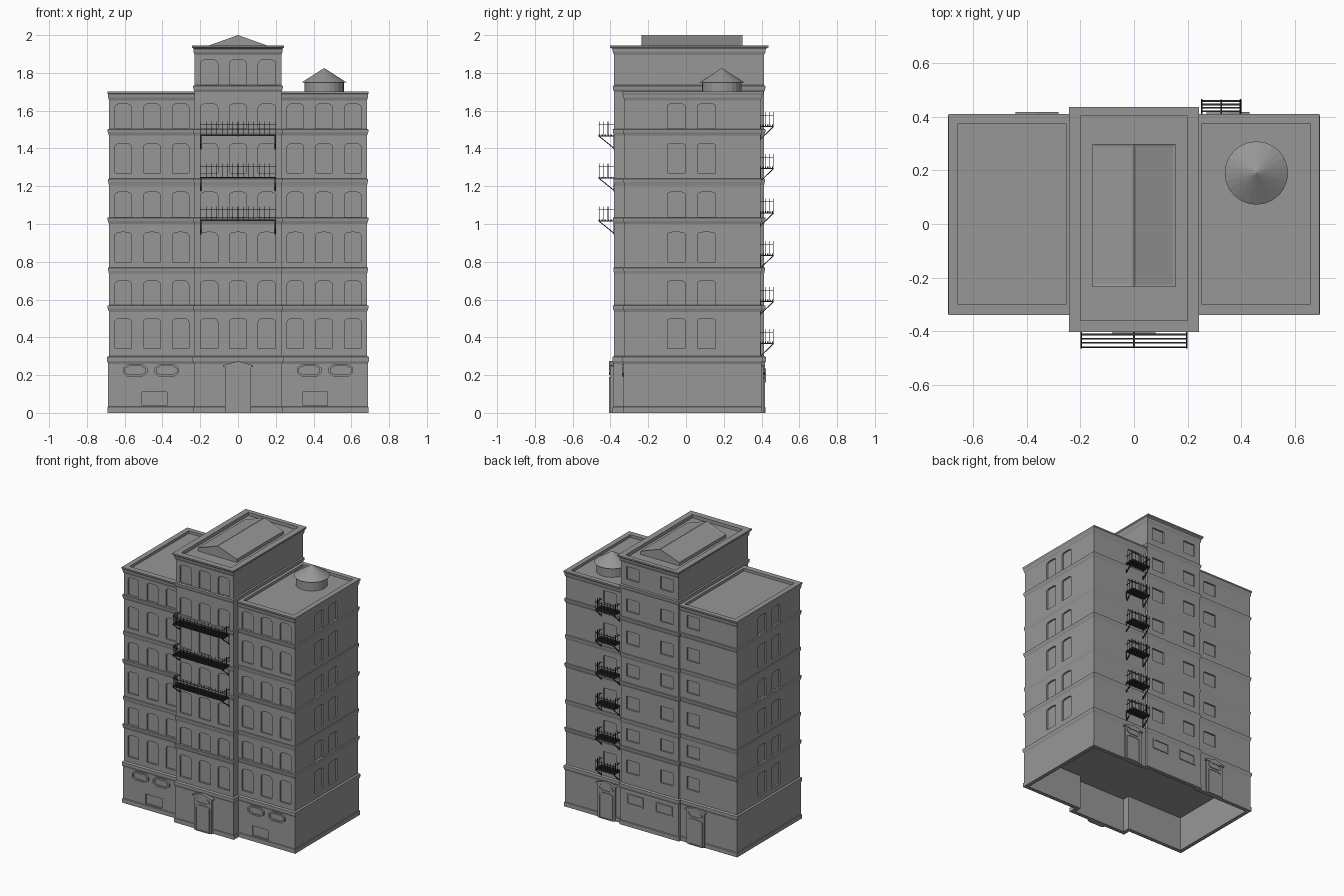
import bpy, bmesh, math
from mathutils import Vector, Matrix

if "Cube" in bpy.data.objects:
    bpy.data.objects.remove(bpy.data.objects["Cube"])


def material(name, v):
    m = bpy.data.materials.new(name)
    m.diffuse_color = (v, v, v, 1)
    m.use_nodes = True
    m.node_tree.nodes["Principled BSDF"].inputs["Base Color"].default_value = m.diffuse_color
    return m


STONE, IRON = material("stone", .31), material("dark_iron", .03)


def finish(bm, name, mat=STONE):
    bmesh.ops.recalc_face_normals(bm, faces=bm.faces)
    me = bpy.data.meshes.new(name)
    bm.to_mesh(me)
    bm.free()
    me.materials.append(mat)
    ob = bpy.data.objects.new(name, me)
    bpy.context.collection.objects.link(ob)
    return ob


def loft(bm, loops):
    """Skin a stack of point loops and cap both ends."""
    rings = [[bm.verts.new(p) for p in lp] for lp in loops]
    n = len(rings[0])
    for a, b in zip(rings, rings[1:]):
        for i in range(n):
            j = (i + 1) % n
            bm.faces.new((a[i], a[j], b[j], b[i]))
    bm.faces.new(rings[0])
    bm.faces.new(rings[-1])


def on_wall(pts, d, axis):
    """Lift (u, z) points onto a wall plane at depth d."""
    return [(u, d, z) if axis == 'y' else (d, u, z) for u, z in pts]


def prism(bm, pts, d0, d1, axis='y'):
    loft(bm, [on_wall(pts, d0, axis), on_wall(pts, d1, axis)])


def inset(pts, m):
    cx = (min(p[0] for p in pts) + max(p[0] for p in pts)) / 2
    cz = (min(p[1] for p in pts) + max(p[1] for p in pts)) / 2
    hw = max(p[0] for p in pts) - cx
    hz = max(p[1] for p in pts) - cz
    return [(cx + (u - cx) * (1 - m / hw), cz + (z - cz) * (1 - m / hz)) for u, z in pts]


def framed(bm, pts, wall, out, m):
    """Raised frame with a sunken pane, on a front or back wall."""
    inn = inset(pts, m)
    loft(bm, [on_wall(pts, wall, 'y'), on_wall(pts, wall + out, 'y'),
              on_wall(inn, wall + out, 'y'), on_wall(inn, wall + out * 0.25, 'y')])


def box_pts(u, w, z0, z1):
    return [(u - w / 2, z0), (u + w / 2, z0), (u + w / 2, z1), (u - w / 2, z1)]


def arch_pts(u, w, z0, z1, rise=0.02):
    pts = [(u - w / 2, z0), (u + w / 2, z0)]
    for i in range(9):
        c = math.cos(math.pi * i / 8)
        s = math.sin(math.pi * i / 8)
        pts.append((u + w / 2 * math.copysign(abs(c) ** 0.6, c), z1 - rise + rise * s))
    return pts


def rect(x0, x1, y0, y1, z, ox=0.0, oy=0.0):
    return [(x0 - ox, y0 - oy, z), (x1 + ox, y0 - oy, z), (x1 + ox, y1 + oy, z), (x0 - ox, y1 + oy, z)]


def beam(bm, p, q, w, h=None):
    p, q = Vector(p), Vector(q)
    d = q - p
    m = (Matrix.Translation((p + q) / 2) @ d.to_track_quat('Z', 'Y').to_matrix().to_4x4()
         @ Matrix.Diagonal((w, h or w, d.length, 1)))
    bmesh.ops.create_cube(bm, size=1, matrix=m)


WX, WF, WB = 0.683, -0.326, 0.395      # wing walls
CX, CF, CB = 0.23, -0.38, 0.413        # centre bay walls
ROWS = [(0.34, 0.50), (0.572, 0.70), (0.80, 0.957), (1.037, 1.17), (1.27, 1.427), (1.505, 1.637)]
TOP = (1.737, 1.87)

# Main walls: cross-shaped plan lofted upward, hollow underside, a ledge at each floor
plan = [(-WX, WF), (-CX, WF), (-CX, CF), (CX, CF), (CX, WF), (WX, WF),
        (WX, WB), (CX, WB), (CX, CB), (-CX, CB), (-CX, WB), (-WX, WB)]
profile = [(0.25, -0.02), (0, -0.02), (0, 0.008), (0.03, 0.008), (0.033, 0.004), (0.26, 0.004),
           (0.275, 0.01), (0.295, 0.01), (0.302, 0)]
for z, o in ((0.57, 0.008), (0.77, 0.005), (1.035, 0.008), (1.24, 0.005), (1.503, 0.008)):
    profile += [(z - 0.035, 0), (z - 0.018, o * .8), (z - 0.002, o), (z, 0)]
profile.append((1.68, 0))
bm = bmesh.new()
loft(bm, [[(x + o * math.copysign(1, x), y + o * math.copysign(1, y), z) for x, y in plan] for z, o in profile])
walls = finish(bm, "main_walls")

# Top storey of the centre bay with cornice and sunken roof
bm = bmesh.new()
stack = [(1.68, 0, 0), (1.70, 0, 0), (1.712, .006, .006), (1.73, .008, .008), (1.735, 0, 0), (1.895, 0, 0),
         (1.91, .005, .007), (1.927, .006, .01), (1.936, .013, .023), (1.946, .013, .023)]
loft(bm, [rect(-CX, CX, CF, CB, z, a, b) for z, a, b in stack]
     + [rect(-.2, .2, -.36, .403, z) for z in (1.946, 1.922)])
tower = finish(bm, "centre_top_storey")

# Wing cornices with sunken roofs
for s, side in ((-1, "left"), (1, "right")):
    bm = bmesh.new()
    loops = [rect(.22, WX, WF, WB, z, a, b) for z, a, b in
             ((1.655, 0, 0), (1.67, .005, .006), (1.685, .005, .008), (1.692, .009, .014), (1.702, .009, .014))]
    loops += [rect(.253, .655, -.3, .375, z) for z in (1.702, 1.683)]
    loft(bm, [[(s * x, y, z) for x, y, z in lp] for lp in loops])
    finish(bm, side + "_wing_cornice")

# Window recesses cut into the walls
bm = bmesh.new()
D = 0.012
for z0, z1 in ROWS + [TOP]:
    zb = z0 + .042, min(z1, z0 + .135)
    for u in (-.153, 0, .153):
        prism(bm, arch_pts(u, .092, z0, z1), CF - .05, CF + D)
    for u in (-.135, .135):
        prism(bm, box_pts(u, .1, *zb), CB - D, CB + .05)
    if z0 == TOP[0]:
        continue
    for s in (-1, 1):
        for u in (.304, .455, .608):
            prism(bm, arch_pts(s * u, .087, z0, z1), WF - .04, WF + D)
        for u in (-.052, .109):
            prism(bm, arch_pts(u, .093, z0, z1, .012), s * (WX - D), s * (WX + .05), 'x')
        prism(bm, box_pts(s * .333, .1, *zb), WB - D, WB + .05)
for u in (-.442, .41):
    prism(bm, box_pts(u, .13, .04, .11), WF - .04, WF + .006)
cutter = finish(bm, "window_cutter")
cutter.hide_render = True
for ob in (walls, tower):
    mod = ob.modifiers.new("windows", 'BOOLEAN')
    mod.operation, mod.solver, mod.object = 'DIFFERENCE', 'EXACT', cutter
    bpy.context.view_layer.objects.active = ob
    bpy.ops.object.modifier_apply(modifier=mod.name)
bpy.data.objects.remove(cutter)


# Ground-floor frames: long octagons at the front, rectangles at the back
def octagon(u, z, w, h):
    a, b = w / 2, h / 2
    return [(u - a * .6, z - b), (u + a * .6, z - b), (u + a, z - b * .4), (u + a, z + b * .4),
            (u + a * .6, z + b), (u - a * .6, z + b), (u - a, z + b * .4), (u - a, z - b * .4)]


bm = bmesh.new()
for s in (-1, 1):
    for u in (.378, .545):
        framed(bm, octagon(s * u, .225, .13, .066), WF - .002, -.012, .011)
    framed(bm, box_pts(s * .115, .135, .16, .235), CB + .002, .008, .01)
finish(bm, "ground_floor_window_frames")

# Doorways: pedimented surround, arched door, octagonal light above
for name, u, wall, d in (("front_doorway", 0, CF, -1), ("back_doorway_a", .35, WB, 1), ("back_doorway_b", -.362, WB, 1)):
    bm = bmesh.new()
    out = .022 if d < 0 else .016
    prism(bm, [(u - .07, 0), (u + .07, 0), (u + .07, .25), (u, .268), (u - .07, .25)], wall, wall + d * out)
    prism(bm, [(u - .08, .243), (u + .08, .243), (u + .08, .252), (u, .274), (u - .08, .252)], wall, wall + d * (out + .006))
    framed(bm, arch_pts(u, .112, 0, .19, .012), wall + d * out, d * .006, .008)
    framed(bm, octagon(u, .222, .11, .045), wall + d * out, d * .006, .008)
    finish(bm, name)

# Gabled skylight with inset glazing
bm = bmesh.new()
prism(bm, [(-.155, 1.915), (.155, 1.915), (.155, 1.945), (0, 2.0), (-.155, 1.945)], -.235, .298)
bmesh.ops.recalc_face_normals(bm, faces=bm.faces)
slopes = [f for f in bm.faces if .5 < f.normal.z < .99]
bmesh.ops.inset_individual(bm, faces=slopes, thickness=.014, depth=-.003)
finish(bm, "roof_skylight")

# Water tank: drum with conical lid
bm = bmesh.new()
for r0, r1, z0, z1 in ((.105, .105, 1.67, 1.755), (.118, .001, 1.75, 1.825)):
    bmesh.ops.create_cone(bm, cap_ends=True, segments=24, radius1=r0, radius2=r1, depth=z1 - z0,
                          matrix=Matrix.Translation((.456, .19, (z0 + z1) / 2)))
finish(bm, "roof_water_tank")


# Balconies: slatted deck, thin balusters and rails, diagonal brackets
def balcony(name, x0, x1, y0, y1, z, posts, slat):
    bm = bmesh.new()
    d = math.copysign(1, y1 - y0)
    for i in range(6):
        y = y0 + (y1 - d * slat / 2 - y0) * i / 5
        beam(bm, (x0, y, z), (x1, y, z), .006, slat)
    for x in (x0 + .003, (x0 + x1) / 2, x1 - .003):
        beam(bm, (x, y0, z - .004), (x, y1, z - .004), .006)
    for x in (x0 + .003, x1 - .003):
        beam(bm, (x, y0, z - .075), (x, y0, z), .006)
        beam(bm, (x, y0, z - .07), (x, y1, z - .004), .005)
        for y in (y0 + (y1 - y0) * .4, y0 + (y1 - y0) * .7):
            beam(bm, (x, y, z), (x, y, z + .072), .003)
        beam(bm, (x, y0, z + .055), (x, y1, z + .055), .003)
    yo = y1 - d * .003
    for i in range(posts):
        x = x0 + .003 + (x1 - x0 - .006) * i / (posts - 1)
        beam(bm, (x, yo, z), (x, yo, z + .072), .003)
    beam(bm, (x0, yo, z + .055), (x1, yo, z + .055), .003)
    finish(bm, name, IRON)


for i, z in enumerate((1.02, 1.247, 1.47)):
    balcony(f"front_balcony_{i + 1}", -.2, .2, CF, -.462, z, 15, .006)
for i, z in enumerate((.371, .594, .838, 1.062, 1.298, 1.52)):
    balcony(f"back_balcony_{i + 1}", .25, .4, WB, .464, z, 7, .0125)
